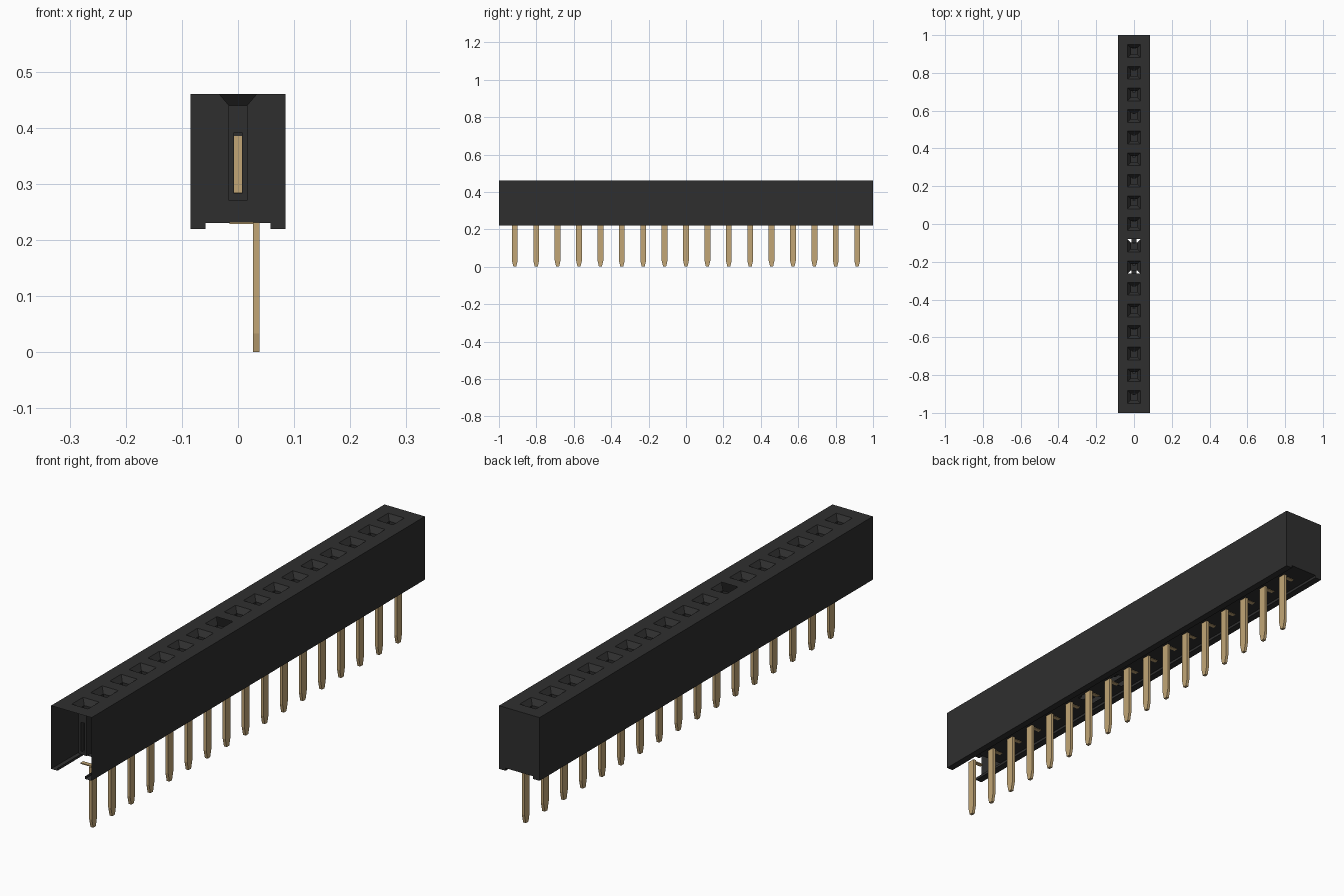
import bpy, bmesh

cube = bpy.data.objects.get("Cube")
if cube:
    bpy.data.objects.remove(cube, do_unlink=True)


def material(name, rgb):
    m = bpy.data.materials.new(name)
    m.use_nodes = True
    m.diffuse_color = (*rgb, 1)
    m.node_tree.nodes["Principled BSDF"].inputs["Base Color"].default_value = (*rgb, 1)
    return m


BLACK = material("black plastic", (0.028, 0.028, 0.028))
GOLD = material("gold metal", (0.54, 0.38, 0.18))

COUNT, PITCH = 17, 0.1144
ROWS = [(k - (COUNT - 1) / 2) * PITCH for k in range(COUNT)]
W, TOP, BASE, FLOOR = 0.085, 0.46, 0.22, 0.23    # housing half width and heights
RAIL = 0.058                                      # inner edge of the bottom rails
MOUTH, SHAFT, NECK, SEAT = 0.034, 0.017, 0.44, 0.27


def face(bm, *pts):
    bm.faces.new([bm.verts.new(p) for p in pts])


def flat(bm, x0, x1, y0, y1, z):
    face(bm, (x0, y0, z), (x1, y0, z), (x1, y1, z), (x0, y1, z))


def box(bm, x0, x1, y0, y1, z0, z1):
    r = bmesh.ops.create_cube(bm, size=1)
    for v in r["verts"]:
        v.co = ((x0 + x1) / 2 + v.co.x * (x1 - x0),
                (y0 + y1) / 2 + v.co.y * (y1 - y0),
                (z0 + z1) / 2 + v.co.z * (z1 - z0))
    return r["verts"]


def finish(bm, name, mat):
    bmesh.ops.remove_doubles(bm, verts=bm.verts, dist=0.0001)
    bmesh.ops.recalc_face_normals(bm, faces=bm.faces)
    me = bpy.data.meshes.new(name)
    bm.to_mesh(me)
    bm.free()
    me.materials.append(mat)
    ob = bpy.data.objects.new(name, me)
    bpy.context.collection.objects.link(ob)
    return ob


# Housing: thin shell, open at the front end, with a rail along each bottom edge
bm = bmesh.new()
section = [(-RAIL, FLOOR), (-RAIL, BASE), (-W, BASE), (-W, TOP),
           (W, TOP), (W, BASE), (RAIL, BASE), (RAIL, FLOOR)]
for i, ((xa, za), (xb, zb)) in enumerate(zip(section, section[1:])):
    if i != 3:
        face(bm, (xa, -1, za), (xb, -1, zb), (xb, 1, zb), (xa, 1, za))
face(bm, *[(x, 1, z) for x, z in section])

# Top deck with a square opening over each socket
for s in (-1, 1):
    flat(bm, s * MOUTH, s * W, -1, 1, TOP)
edges = [-1] + [y + s * MOUTH for y in ROWS for s in (-1, 1)] + [1]
for y0, y1 in zip(edges[::2], edges[1::2]):
    flat(bm, -MOUTH, MOUTH, y0, y1, TOP)

# Underside panel: stops short of the front, with two partly open bays
xs = [-RAIL, -MOUTH, -0.012, 0.012, MOUTH, RAIL]
for k in range(1, COUNT):
    y0 = ROWS[k] - PITCH / 2
    y1 = 1 if k == COUNT - 1 else ROWS[k] + PITCH / 2
    spans = [(y0, ROWS[k], k == 6), (ROWS[k], y1, k == 7)]
    for ya, yb, gap in spans:
        for j in range(5):
            if not (gap and j in (1, 3)):
                flat(bm, xs[j], xs[j + 1], ya, yb, FLOOR)
finish(bm, "housing", BLACK)

# Sockets: flared mouth, square shaft, floor; slotted wall towards the front
SIDES = [(-1, -1), (1, -1), (1, 1), (-1, 1)]
SLOT, SLOT_LOW, SLOT_HIGH = 0.007, 0.283, 0.392
bm = bmesh.new()
for k, y in enumerate(ROWS):
    for i in range(4):
        (ax, ay), (bx, by) = SIDES[i], SIDES[(i + 1) % 4]

        def ring(r, z):
            return (ax * r, y + ay * r, z), (bx * r, y + by * r, z)
        m0, m1 = ring(MOUTH, TOP)
        n0, n1 = ring(SHAFT, NECK)
        s0, s1 = ring(SHAFT, SEAT)
        if (k, i) not in ((7, 2), (6, 0)):
            face(bm, m0, m1, n1, n0)
        if i:
            face(bm, n0, n1, s1, s0)
    f = y - SHAFT
    for x0, x1, z0, z1 in ((-SHAFT, -SLOT, SEAT, NECK), (SLOT, SHAFT, SEAT, NECK),
                           (-SLOT, SLOT, SEAT, SLOT_LOW), (-SLOT, SLOT, SLOT_HIGH, NECK)):
        face(bm, (x0, f, z0), (x1, f, z0), (x1, f, z1), (x0, f, z1))
    flat(bm, -SHAFT, SHAFT, y - SHAFT, y + SHAFT, SEAT)
    # Ledge covering the contact blade
    box(bm, -0.008, 0.008, y + 0.010, y + 0.0165, 0.385, 0.392)
finish(bm, "sockets", BLACK)

# Contact blades against the rear wall of each shaft
bm = bmesh.new()
for y in ROWS:
    box(bm, -0.0068, 0.0068, y + 0.012, y + 0.0165, 0.284, 0.385)
finish(bm, "contact_blades", GOLD)

# Contact feet joining the sockets to the pins
bm = bmesh.new()
for y in ROWS:
    box(bm, -0.015, 0.030, y - 0.008, y + 0.008, 0.2285, 0.2325)
finish(bm, "contact_feet", GOLD)

# Flat pins with tapered tips
bm = bmesh.new()
for y in ROWS:
    shank = box(bm, 0.0265, 0.038, y - 0.0155, y + 0.0155, 0, 0.231)
    geom = list({e for v in shank for e in v.link_edges} | {f for v in shank for f in v.link_faces}) + shank
    bmesh.ops.bisect_plane(bm, geom=geom, plane_co=(0, 0, 0.033), plane_no=(0, 0, 1))
    for v in shank:
        if v.co.z < 0.001:
            v.co.y = y + (v.co.y - y) * 0.5
finish(bm, "pins", GOLD)
